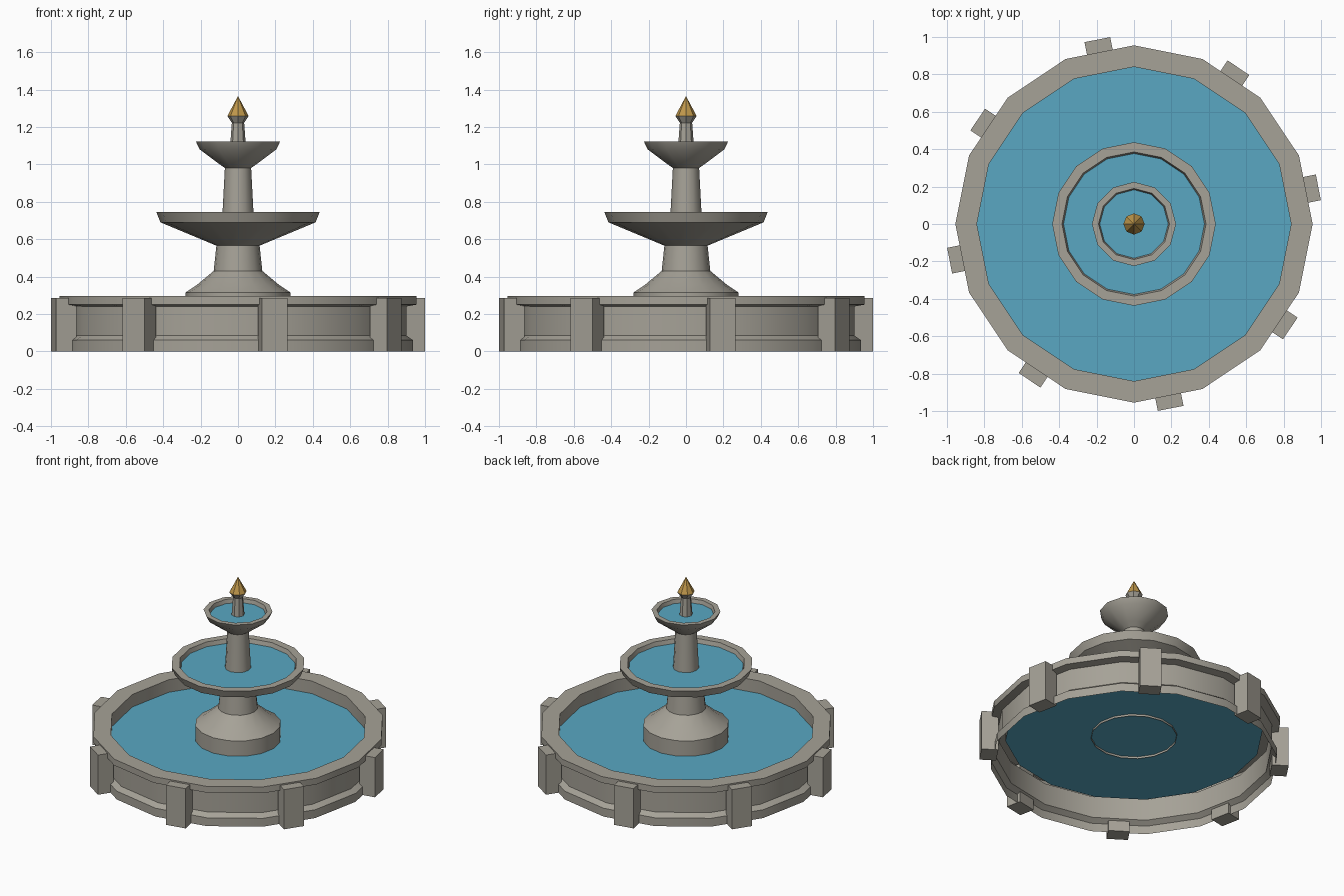
import bpy, bmesh, math
from mathutils import Matrix

if "Cube" in bpy.data.objects:
    bpy.data.objects.remove(bpy.data.objects["Cube"])


def material(name, rgb):
    m = bpy.data.materials.new(name)
    m.diffuse_color = (*rgb, 1)
    m.use_nodes = True
    m.node_tree.nodes["Principled BSDF"].inputs["Base Color"].default_value = m.diffuse_color
    return m


STONE = material("stone", (0.38, 0.36, 0.31))
WATER = material("water", (0.10, 0.39, 0.54))
GOLD = material("gold", (0.52, 0.31, 0.07))


def finish(name, bm, mat, smooth=True):
    me = bpy.data.meshes.new(name)
    bm.to_mesh(me)
    bm.free()
    me.materials.append(mat)
    ob = bpy.data.objects.new(name, me)
    bpy.context.collection.objects.link(ob)
    if smooth:
        bpy.ops.object.select_all(action='DESELECT')
        ob.select_set(True)
        bpy.context.view_layer.objects.active = ob
        bpy.ops.object.shade_smooth_by_angle(angle=math.radians(35))
    return ob


def lathe(name, profile, sides, mat, smooth=True):
    """Revolve (radius, z) points, listed upward along the outside."""
    bm = bmesh.new()
    rings = []
    for r, z in profile:
        if r == 0:
            rings.append([bm.verts.new((0, 0, z))] * sides)
        else:
            rings.append([bm.verts.new((r * math.cos(a), r * math.sin(a), z))
                          for a in (math.tau * i / sides for i in range(sides))])
    for lo, hi in zip(rings, rings[1:]):
        for i in range(sides):
            j = (i + 1) % sides
            quad = [lo[i], lo[j], hi[j], hi[i]]
            bm.faces.new(list(dict.fromkeys(quad)))
    return finish(name, bm, mat, smooth)


def disc(name, r, z, sides):
    bm = bmesh.new()
    bmesh.ops.create_circle(bm, cap_ends=True, segments=sides, radius=r,
                            matrix=Matrix.Translation((0, 0, z))
                            @ Matrix.Rotation(math.pi / 2, 4, 'Z'))
    for f in bm.faces:
        if f.normal.z < 0:
            f.normal_flip()
    return finish(name, bm, WATER, False)


# Basin wall: plinth, wall, overhanging coping, inner face down to the water
lathe("basin_wall", [(0.935, 0), (0.935, 0.06), (0.90, 0.085), (0.90, 0.24),
                     (0.955, 0.25), (0.955, 0.295), (0.84, 0.295), (0.84, 0.205)],
      16, STONE)
disc("basin_water", 0.84, 0.205, 16)

# Eight piers centred on alternate wall faces
D0, D1, W, H = 0.895, 1.005, 0.14, 0.285
for k in range(8):
    bm = bmesh.new()
    bmesh.ops.create_cube(bm, size=1, matrix=(
        Matrix.Rotation(math.radians(11.25 + 45 * k), 4, 'Z')
        @ Matrix.Translation(((D0 + D1) / 2, 0, H / 2))
        @ Matrix.Diagonal((D1 - D0, W, H, 1))))
    finish(f"pier_{k + 1}", bm, STONE, False)

# Pedestal and lower bowl
lathe("pedestal", [(0.28, 0.19), (0.28, 0.315), (0.22, 0.355), (0.13, 0.43),
                   (0.115, 0.57)], 16, STONE)
lathe("lower_bowl", [(0.115, 0.565), (0.415, 0.69), (0.437, 0.745),
                     (0.385, 0.745), (0.375, 0.71)], 16, STONE)
disc("lower_bowl_water", 0.377, 0.715, 16)

# Column and upper bowl
lathe("column", [(0.085, 0.70), (0.07, 0.985)], 12, STONE)
lathe("upper_bowl", [(0.07, 0.98), (0.105, 1.005), (0.205, 1.08), (0.225, 1.122),
                     (0.19, 1.122), (0.182, 1.09)], 12, STONE)
disc("upper_bowl_water", 0.183, 1.095, 12)

# Spout with flared collar, and gilded finial
lathe("spout", [(0.043, 1.085), (0.033, 1.222), (0.057, 1.258)], 8, STONE, False)
lathe("finial", [(0, 1.258), (0.057, 1.258), (0, 1.365)], 8, GOLD, False)
